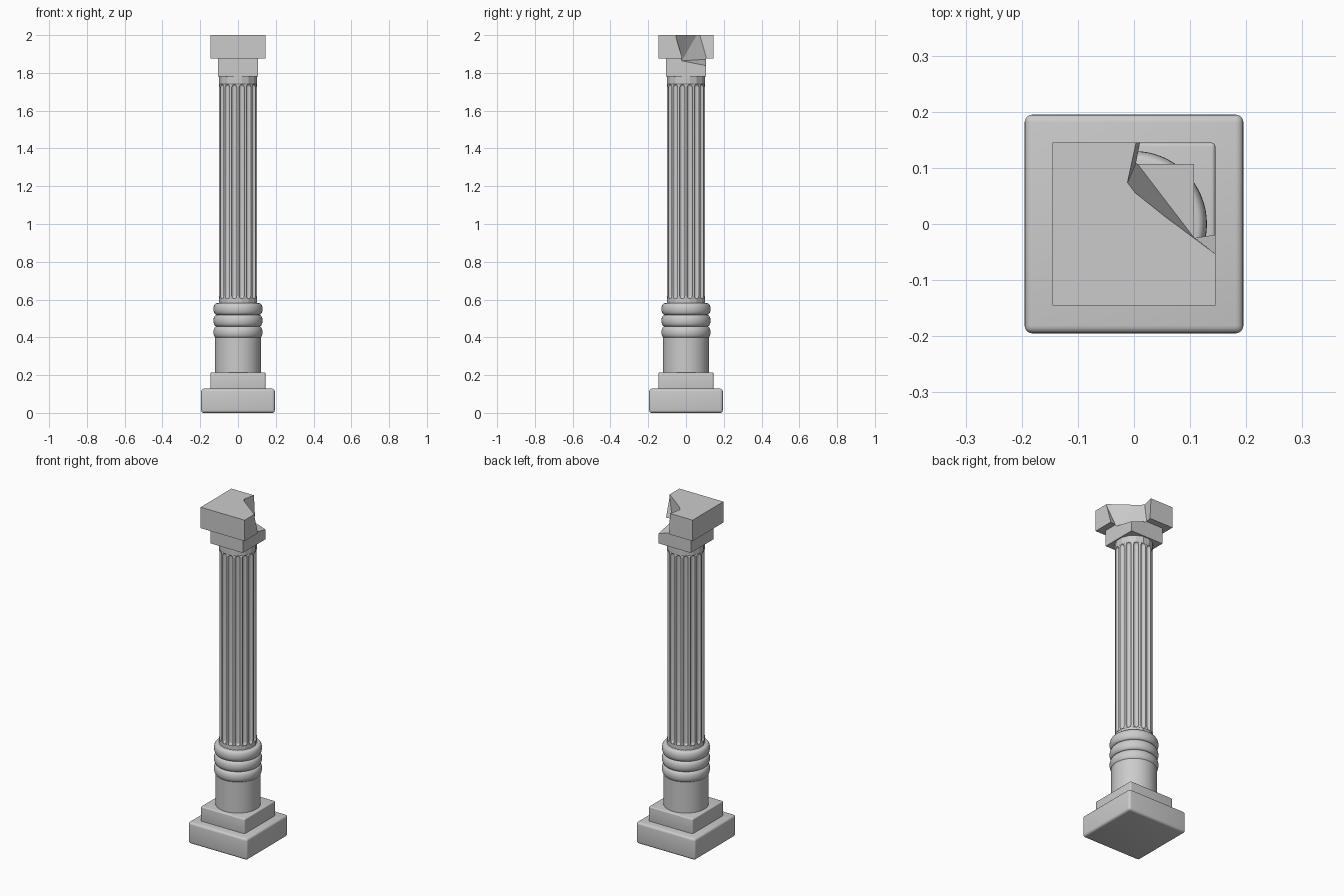
import bpy, bmesh, math
from mathutils import Vector

if "Cube" in bpy.data.objects:
    bpy.data.objects.remove(bpy.data.objects["Cube"])

stone = bpy.data.materials.new("grey_stone")
stone.use_nodes = True
stone.diffuse_color = (0.6, 0.6, 0.6, 1)
stone.node_tree.nodes["Principled BSDF"].inputs["Base Color"].default_value = (0.6, 0.6, 0.6, 1)


def finish(name, bm, smooth=True):
    bmesh.ops.recalc_face_normals(bm, faces=bm.faces)
    mesh = bpy.data.meshes.new(name)
    bm.to_mesh(mesh)
    bm.free()
    mesh.materials.append(stone)
    ob = bpy.data.objects.new(name, mesh)
    bpy.context.collection.objects.link(ob)
    if smooth:
        bpy.ops.object.select_all(action='DESELECT')
        ob.select_set(True)
        bpy.context.view_layer.objects.active = ob
        bpy.ops.object.shade_smooth_by_angle(angle=math.radians(35))
    return ob


def slab(name, half, z0, z1, round_by=0.0):
    bm = bmesh.new()
    bmesh.ops.create_cube(bm, size=1)
    for v in bm.verts:
        v.co = Vector((v.co.x * 2 * half, v.co.y * 2 * half,
                       z0 + (v.co.z + 0.5) * (z1 - z0)))
    if round_by:
        bmesh.ops.bevel(bm, geom=bm.edges[:], offset=round_by, segments=4,
                        profile=0.5, affect='EDGES')
    return finish(name, bm, round_by > 0)


def loft(name, rings):
    # Skin closed rings of points and cap both ends
    bm = bmesh.new()
    loops = [[bm.verts.new(p) for p in ring] for ring in rings]
    n = len(loops[0])
    for a, b in zip(loops, loops[1:]):
        for i in range(n):
            j = (i + 1) % n
            bm.faces.new((a[i], a[j], b[j], b[i]))
    bm.faces.new(loops[0])
    bm.faces.new(loops[-1])
    return finish(name, bm)


def turned(name, profile, n=64):
    return loft(name, [[(r * math.cos(2 * math.pi * i / n),
                         r * math.sin(2 * math.pi * i / n), z) for i in range(n)]
                       for r, z in profile])


# Square base and round drum
slab("plinth", 0.195, 0, 0.128, 0.014)
slab("base_step", 0.145, 0.12, 0.215, 0.007)
turned("drum", [(0.122, 0.21), (0.122, 0.40)])

# Three stacked rounded rings
ring_profile = []
for k in range(3):
    middle = 0.427 + k * 0.0615
    for i in range(11):
        a = math.pi * (i / 10 - 0.5)
        ring_profile.append((0.114 + 0.016 * math.cos(a), middle + 0.0305 * math.sin(a)))
turned("base_rings", ring_profile)

# Fluted shaft: round-ended grooves that narrow at both ends
RADIUS, FLUTES, HALF, DEPTH = 0.102, 16, 0.135, 0.013
LOW, HIGH, CAP = 0.605, 1.74, 0.016


def shaft_ring(z, scale):
    points = []
    for f in range(FLUTES):
        centre = 2 * math.pi * (f + 0.5) / FLUTES
        for i in range(9):
            u = -math.cos(math.pi * i / 8)
            a = centre + HALF * scale * u
            r = RADIUS - DEPTH * scale * math.sqrt(max(0, 1 - u * u))
            points.append((r * math.cos(a), r * math.sin(a), z))
    return points


ends = [(1 - math.cos(t), max(0.02, math.sin(t)))
        for t in [math.pi / 2 * i / 6 for i in range(7)]]
rings = [shaft_ring(0.57, 0.02)]
rings += [shaft_ring(LOW + CAP * h, s) for h, s in ends]
rings += [shaft_ring(HIGH - CAP * h, s) for h, s in reversed(ends)]
rings.append(shaft_ring(1.785, 0.02))
loft("fluted_shaft", rings)

# Capital with one corner broken away
neck = slab("capital_block", 0.107, 1.78, 1.876)
top = slab("capital_slab", 0.145, 1.875, 2.0)

bm = bmesh.new()
for p in [(-0.014, 0.068, 2.02), (0.006, 0.16, 2.02), (0.155, -0.061, 2.02),
          (0.05, 0.017, 2.02), (0.25, 0.25, 2.02),
          (0.014, 0.16, 1.87), (0.004, 0.11, 1.872), (0.03, 0.065, 1.90),
          (0.075, 0.03, 1.885), (0.105, -0.022, 1.864), (0.16, -0.013, 1.862),
          (0.06, 0.075, 1.86), (0.107, 0.107, 1.838), (0.25, 0.25, 1.83)]:
    bm.verts.new(p)
hull = bmesh.ops.convex_hull(bm, input=bm.verts[:])
loose = {g for g in hull["geom_interior"] + hull["geom_unused"]
         if isinstance(g, bmesh.types.BMVert)}
bmesh.ops.delete(bm, geom=list(loose), context='VERTS')
cutter = finish("break_cutter", bm, False)
cutter.hide_render = True
for ob in (neck, top):
    mod = ob.modifiers.new("broken_corner", 'BOOLEAN')
    mod.operation = 'DIFFERENCE'
    mod.solver = 'EXACT'
    mod.object = cutter
    bpy.context.view_layer.objects.active = ob
    bpy.ops.object.modifier_apply(modifier=mod.name)
bpy.data.objects.remove(cutter)
